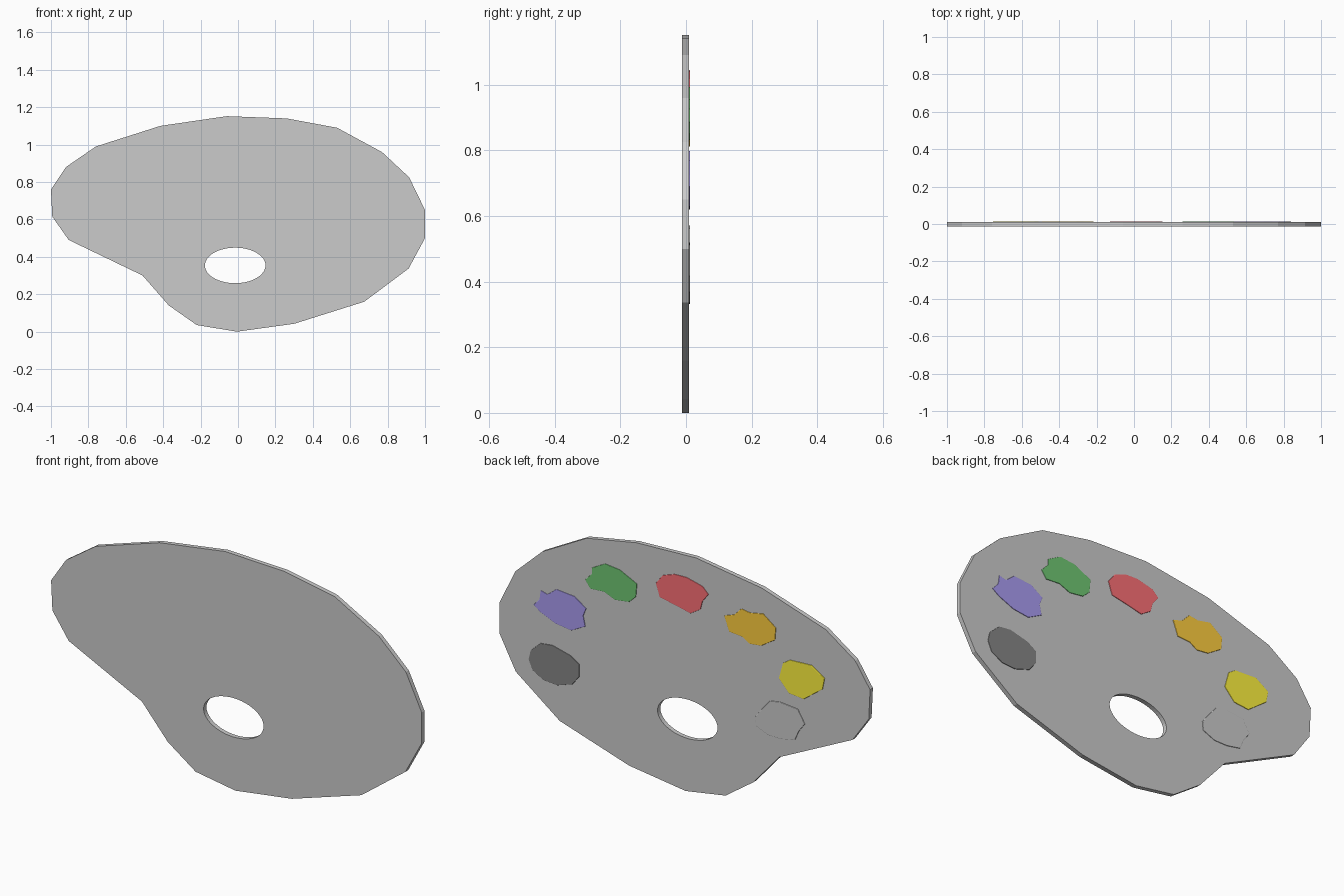
import bpy, bmesh
from math import sin, cos, pi
from mathutils import Matrix


def slab(name, loops, y_min, y_max, bevel=0.0, color=None):
    """Extrude closed (x, z) outlines between two depths; inner loops become holes."""
    cu = bpy.data.curves.new(name, 'CURVE')
    cu.dimensions = '2D'
    cu.fill_mode = 'BOTH'
    cu.extrude = (y_max - y_min) / 2 - bevel
    cu.bevel_depth = bevel
    cu.bevel_resolution = 1
    cu.offset = -bevel
    for pts in loops:
        sp = cu.splines.new('POLY')
        sp.points.add(len(pts) - 1)
        for p, (x, z) in zip(sp.points, pts):
            p.co = (x, z, 0, 1)
        sp.use_cyclic_u = True
        sp.use_smooth = False
    temp = bpy.data.objects.new(name + "_curve", cu)
    bpy.context.collection.objects.link(temp)
    bpy.context.view_layer.update()
    me = bpy.data.meshes.new_from_object(temp.evaluated_get(bpy.context.evaluated_depsgraph_get()))
    bpy.data.objects.remove(temp)
    me.transform(Matrix.Translation((0, (y_min + y_max) / 2, 0)) @ Matrix.Rotation(pi / 2, 4, 'X'))
    bm = bmesh.new()
    bm.from_mesh(me)
    bmesh.ops.remove_doubles(bm, verts=bm.verts, dist=1e-5)
    bmesh.ops.recalc_face_normals(bm, faces=bm.faces)
    for f in bm.faces:
        f.smooth = False
    bm.to_mesh(me)
    bm.free()
    me.name = name
    me.materials.clear()
    if color:
        mat = bpy.data.materials.new(name)
        mat.diffuse_color = (*color, 1)
        me.materials.append(mat)
    ob = bpy.data.objects.new(name, me)
    bpy.context.collection.objects.link(ob)
    return ob


# Board with an oval thumb hole
outline = [(-.06, 1.152), (.26, 1.14), (.53, 1.09), (.77, .96), (.915, .825), (1, .65), (1, .5),
           (.912, .337), (.675, .16), (.3, .042), (-.005, 0), (-.22, .035), (-.37, .14), (-.51, .3),
           (-.905, .49), (-.993, .615), (-1, .76), (-.92, .88), (-.76, .99), (-.415, 1.1)]
hole = [(-.015 + .162 * cos(i * pi / 24), .354 + .095 * sin(i * pi / 24)) for i in range(48)]
slab("board", [outline, hole], -.0125, .0095)


# Paint dabs on the back face
def dab(name, pts, color=None):
    slab(name, [pts], .0045, .0125, .0025, color)


dab("black_paint", [(.842, .417), (.831, .463), (.777, .512), (.713, .519), (.617, .495), (.568, .464),
                    (.568, .405), (.606, .357), (.686, .331), (.761, .336), (.82, .369)], (.24, .24, .24))
dab("blue_paint", [(.815, .69), (.783, .725), (.777, .77), (.74, .76), (.692, .798), (.595, .789),
                   (.531, .747), (.547, .708), (.536, .658), (.611, .619), (.697, .63), (.78, .665)],
    (.4, .33, .88))
dab("green_paint", [(.536, .887), (.499, .926), (.499, .955), (.429, .993), (.349, .984), (.257, .94),
                    (.263, .875), (.3, .841), (.375, .831), (.434, .855), (.509, .85)], (.16, .57, .17))
dab("red_paint", [(.155, .972), (.118, 1.02), (.054, 1.042), (-.011, 1.044), (-.097, 1.023), (-.129, .992),
                  (-.097, .95), (-.086, .908), (-.032, .874), (.038, .89), (.134, .909)], (.97, .16, .18))
dab("orange_paint", [(-.214, .912), (-.268, .931), (-.306, .97), (-.354, .963), (-.424, .977), (-.493, .926),
                     (-.488, .866), (-.413, .818), (-.349, .811), (-.311, .835), (-.241, .841)], (1, .62, .05))
dab("yellow_paint", [(-.509, .686), (-.531, .765), (-.568, .79), (-.686, .796), (-.756, .751), (-.745, .695),
                     (-.643, .619), (-.563, .627)], (1, .89, .05))
dab("white_paint", [(-.381, .463), (-.418, .512), (-.461, .562), (-.515, .571), (-.611, .562), (-.649, .499),
                    (-.617, .456), (-.595, .406), (-.52, .392), (-.45, .393), (-.386, .42)])
